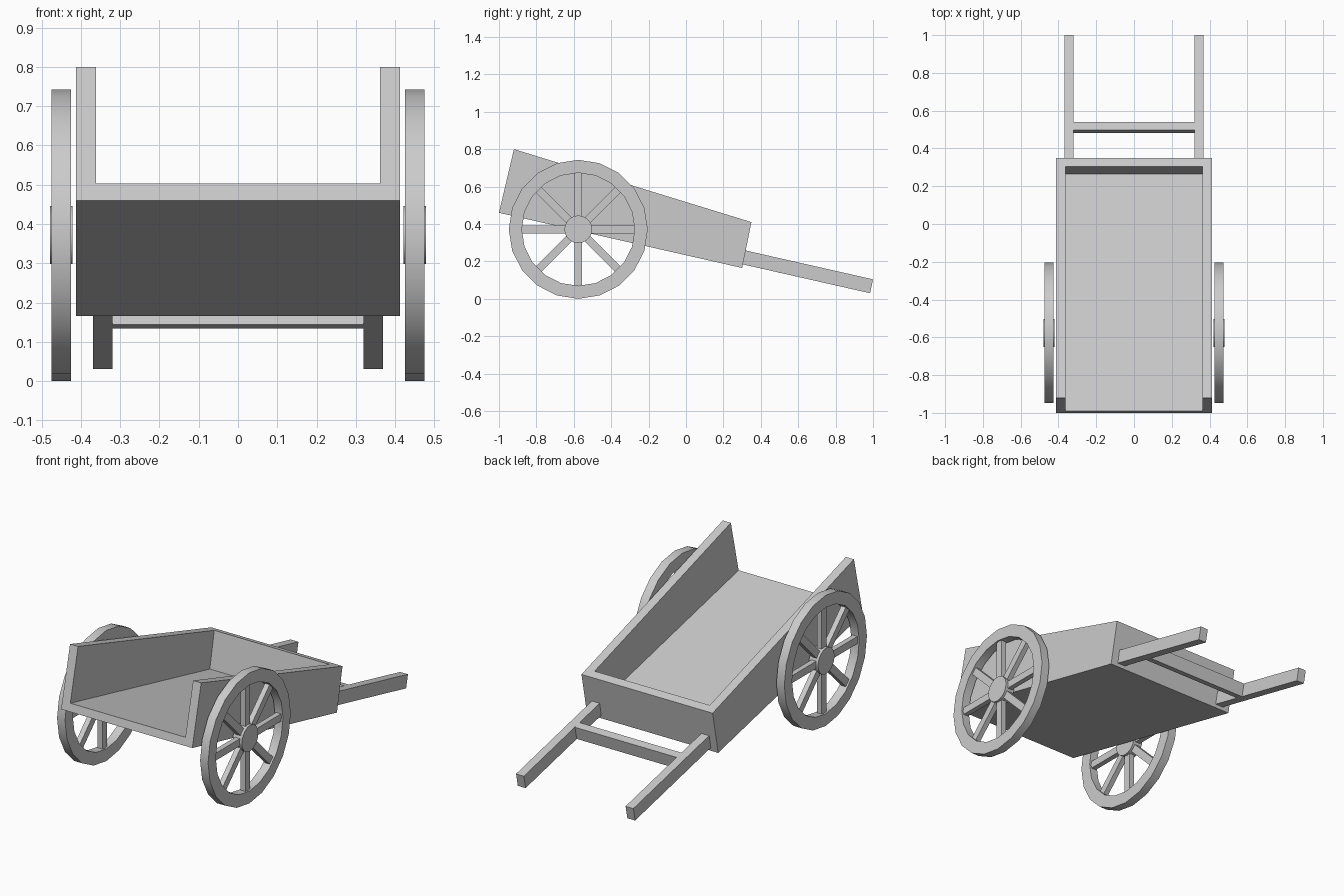
import bpy, bmesh
from math import sin, cos, pi
from mathutils import Matrix, Vector

if "Cube" in bpy.data.objects:
    bpy.data.objects.remove(bpy.data.objects["Cube"])


def finish(name, bm, smooth=False):
    bmesh.ops.recalc_face_normals(bm, faces=bm.faces)
    me = bpy.data.meshes.new(name)
    bm.to_mesh(me)
    bm.free()
    ob = bpy.data.objects.new(name, me)
    bpy.context.collection.objects.link(ob)
    if smooth:
        bpy.ops.object.select_all(action='DESELECT')
        ob.select_set(True)
        bpy.context.view_layer.objects.active = ob
        bpy.ops.object.shade_smooth_by_angle(angle=pi / 6)
    return ob


def prism(name, profile, x0, x1):
    """Extrude a (y, z) profile along x."""
    bm = bmesh.new()
    face = bm.faces.new([bm.verts.new((x0, y, z)) for y, z in profile])
    ext = bmesh.ops.extrude_face_region(bm, geom=[face])['geom']
    bmesh.ops.translate(bm, vec=(x1 - x0, 0, 0),
                        verts=[v for v in ext if isinstance(v, bmesh.types.BMVert)])
    return finish(name, bm)


def lathe(name, section, x, sides, centre):
    """Closed ring (or disc) spun round an x axis; section is (x, radius)."""
    bm = bmesh.new()
    rings = [[bm.verts.new((x + dx, centre.y + r * sin(2 * pi * i / sides),
                            centre.z - r * cos(2 * pi * i / sides)))
              for i in range(sides)] for dx, r in section]
    closed = len(section) > 2
    for k in range(len(rings) if closed else 1):
        a, b = rings[k], rings[(k + 1) % len(rings)]
        for i in range(sides):
            j = (i + 1) % sides
            bm.faces.new((a[i], a[j], b[j], b[i]))
    if not closed:
        for ring in rings:
            bm.faces.new(ring)
    return finish(name, bm, smooth=True)


# Cart bed: tapered box hollowed out, open at the front end
bed = prism("cart_bed", [(-1, .46), (.30, .165), (.35, .41), (-.92, .80)], -.4125, .4125)
cutter = prism("bed_cutter", [(-1.185, .548), (.264, .219), (.342, .621), (-1.1, 1.0)], -.362, .362)
cutter.hide_render = True
cutter.hide_viewport = True
mod = bed.modifiers.new("hollow", 'BOOLEAN')
mod.operation = 'DIFFERENCE'
mod.solver = 'EXACT'
mod.object = cutter

# Handles and the bar between them
for side, label in ((-1, "left"), (1, "right")):
    prism(label + "_handle", [(.30, .185), (.984, .03), (1.0, .104), (.316, .259)],
          side * .32, side * .369)
prism("handle_crossbar", [(.481, .144), (.524, .134), (.541, .207), (.498, .217)], -.32, .32)

# Wheels: rim, hub and eight spokes
R = .3715
centre = Vector((0, -.576, R))
for side, label in ((-1, "left"), (1, "right")):
    x = side * .45
    lathe(label + "_wheel_rim", [(-.025, R), (.025, R), (.025, .302), (-.025, .302)], x, 20, centre)
    lathe(label + "_wheel_hub", [(-.029, .074), (.029, .074)], x, 20, centre)
    bm = bmesh.new()
    for k in range(8):
        mat = (Matrix.Translation((x, centre.y, centre.z)) @ Matrix.Rotation(k * pi / 4, 4, 'X')
               @ Matrix.Translation((0, 0, .185)) @ Matrix.Diagonal((.03, .042, .24, 1)))
        bmesh.ops.create_cube(bm, size=1, matrix=mat)
    finish(label + "_wheel_spokes", bm)
